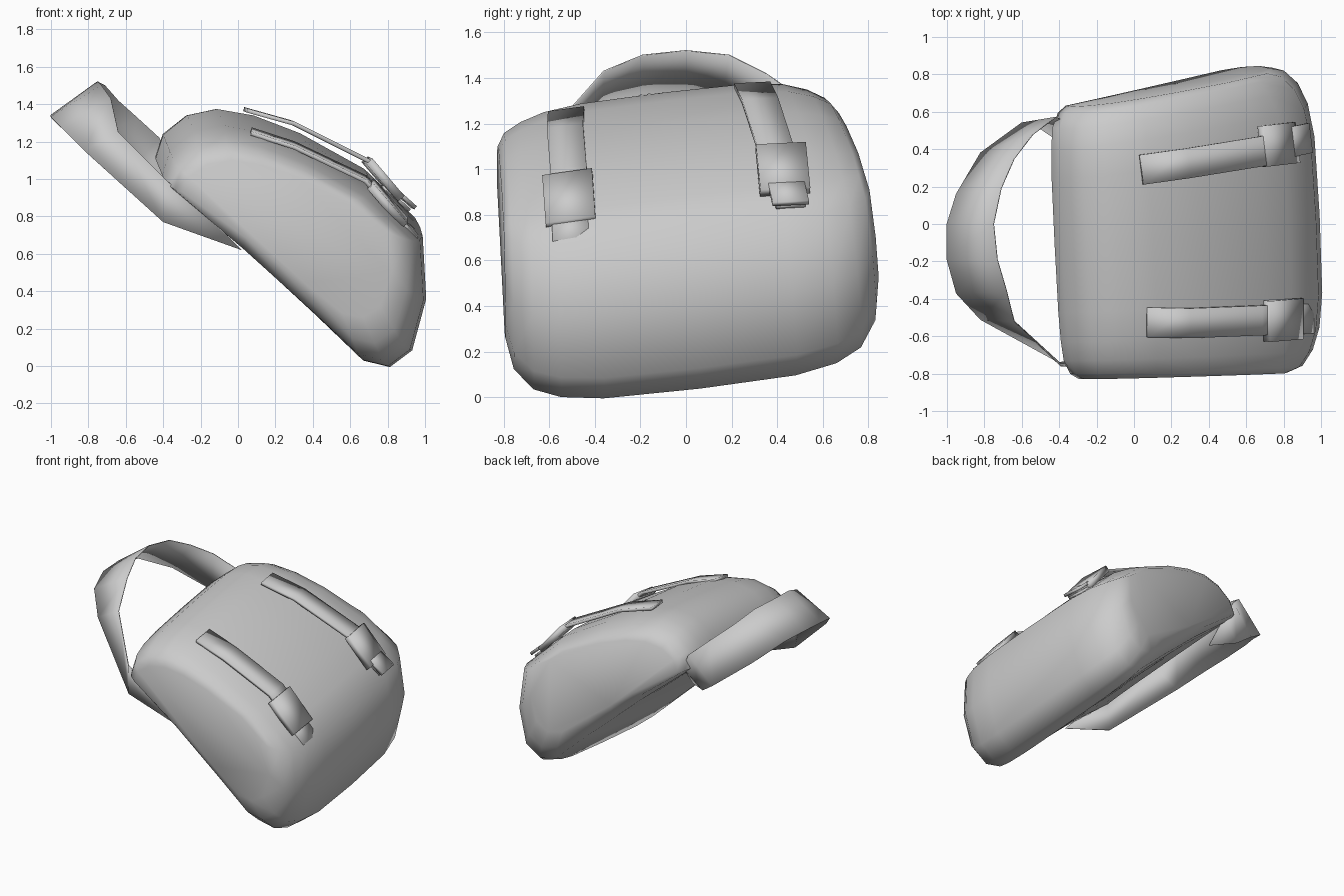
import bpy, bmesh, math
from mathutils import Vector

cube = bpy.data.objects.get("Cube")
if cube:
    bpy.data.objects.remove(cube, do_unlink=True)

# Single plain grey material
grey = bpy.data.materials.new("plain grey")
grey.use_nodes = True
grey.diffuse_color = (0.6, 0.6, 0.6, 1)
grey.node_tree.nodes["Principled BSDF"].inputs["Base Color"].default_value = (0.6, 0.6, 0.6, 1)


def finish(name, bm, angle, thickness=0):
    """Turn a bmesh into a shaded object, optionally thickened."""
    bmesh.ops.recalc_face_normals(bm, faces=bm.faces[:])
    mesh = bpy.data.meshes.new(name)
    bm.to_mesh(mesh)
    bm.free()
    mesh.materials.append(grey)
    obj = bpy.data.objects.new(name, mesh)
    bpy.context.collection.objects.link(obj)
    bpy.ops.object.select_all(action='DESELECT')
    obj.select_set(True)
    bpy.context.view_layer.objects.active = obj
    bpy.ops.object.shade_smooth_by_angle(angle=math.radians(angle))
    if thickness:
        mod = obj.modifiers.new("thickness", 'SOLIDIFY')
        mod.thickness = thickness
        mod.offset = 0
    return obj


def band(name, edge_a, edge_b, thickness):
    """Strip of quads between two edge paths."""
    bm = bmesh.new()
    a = [bm.verts.new(p) for p in edge_a]
    b = [bm.verts.new(p) for p in edge_b]
    for i in range(len(a) - 1):
        bm.faces.new((a[i], a[i + 1], b[i + 1], b[i]))
    return finish(name, bm, 35, thickness)


def strap(name, path, across, width, thickness):
    """Flat strap of constant width along a centre path."""
    half = Vector(across).normalized() * width / 2
    pts = [Vector(p) for p in path]
    return band(name, [p - half for p in pts], [p + half for p in pts], thickness)


# Bag body: leaning side profile (x, z) lofted across the width
profile = [(-0.43, 1.08), (0.0, 0.70), (0.2, 0.51), (0.4, 0.32), (0.66, 0.065),
           (0.8, 0.03), (0.92, 0.12), (0.995, 0.4), (0.975, 0.74), (0.83, 0.88),
           (0.7, 1.01), (0.35, 1.21), (0.1, 1.31), (-0.1, 1.348), (-0.26, 1.315),
           (-0.39, 1.21)]
ax, az = -0.15, 0.83          # ends shrink towards this point on the back
# Each section: position across, scale, offset forward from the back
sections = [(-1, 0.64, 0.05), (-0.96, 0.79, 0.02), (-0.86, 0.895, 0), (-0.72, 0.955, 0),
            (-0.5, 0.99, 0), (0, 1, 0), (0.5, 0.99, 0), (0.72, 0.95, 0),
            (0.86, 0.88, 0), (0.96, 0.76, 0.02), (1, 0.62, 0.05)]

bm = bmesh.new()
rings = []
for t, s, o in sections:
    ring = []
    sx = s + 0.4 * (1 - s)                          # depth shrinks less than height
    for px, pz in profile:
        x = ax + (px - ax) * sx + 0.66 * o
        z = az + (pz - az) * s + 0.75 * o
        u = 0.66 * z - 0.75 * x                     # height along the slanted back
        y = t * (0.80 - 0.075 * u) - 0.106 * u
        ring.append(bm.verts.new((x - 0.05 * y, y, z + 0.12 * y)))
    rings.append(ring)
n = len(profile)
for r0, r1 in zip(rings, rings[1:]):
    for j in range(n):
        k = (j + 1) % n
        bm.faces.new((r0[j], r0[k], r1[k], r1[j]))
bm.faces.new(rings[0])
bm.faces.new(rings[-1])
finish("bag_body", bm, 62)

# Carrying loop: wide band arching out behind the top of the bag
lower_edge = [(0.02, -0.72, 0.62), (-0.4, -0.74, 0.77), (-0.82, -0.51, 1.15),
              (-0.95, -0.37, 1.28), (-1.0, -0.19, 1.33), (-1.0, 0.0, 1.34),
              (-0.95, 0.16, 1.31), (-0.82, 0.38, 1.19), (-0.6, 0.54, 1.02),
              (-0.5, 0.51, 0.95), (-0.34, 0.4, 0.92)]
upper_edge = [(-0.1, -0.74, 0.74), (-0.39, -0.76, 1.0), (-0.64, -0.52, 1.25),
              (-0.68, -0.36, 1.43), (-0.73, -0.19, 1.5), (-0.75, 0.0, 1.52),
              (-0.71, 0.19, 1.5), (-0.64, 0.35, 1.42), (-0.54, 0.48, 1.33),
              (-0.42, 0.57, 1.22), (-0.36, 0.55, 1.1)]
band("carrying_loop", lower_edge, upper_edge, 0.006)

# Two closure straps, each with a buckle and a loose end
closures = {
    "right": ((0, 1, 0.14), [(0.07, -0.525, 1.255), (0.3, -0.53, 1.18),
                             (0.68, -0.515, 1.0), (0.8, -0.51, 0.87)],
              [(0.71, -0.52, 0.975), (0.89, -0.505, 0.765)],
              [(0.82, -0.51, 0.83), (0.955, -0.505, 0.69)]),
    "left": ((-0.12, 1, 0.05), [(0.04, 0.29, 1.37), (0.29, 0.325, 1.3),
                               (0.69, 0.39, 1.1), (0.8, 0.425, 0.98)],
             [(0.69, 0.415, 1.1), (0.86, 0.435, 0.9)],
             [(0.8, 0.43, 0.975), (0.94, 0.46, 0.85)]),
}
for side, (across, path, buckle, tail) in closures.items():
    strap(side + "_closure_strap", path, across, 0.16, 0.022)
    strap(side + "_buckle", buckle, across, 0.22, 0.045)
    strap(side + "_strap_end", tail, across, 0.16, 0.022)
    # Short second layer of the loose end, tucked beneath
    under = [(x - 0.03, y, z - 0.015) for x, y, z in tail]
    strap(side + "_strap_end_under", under, across, 0.13, 0.02)
